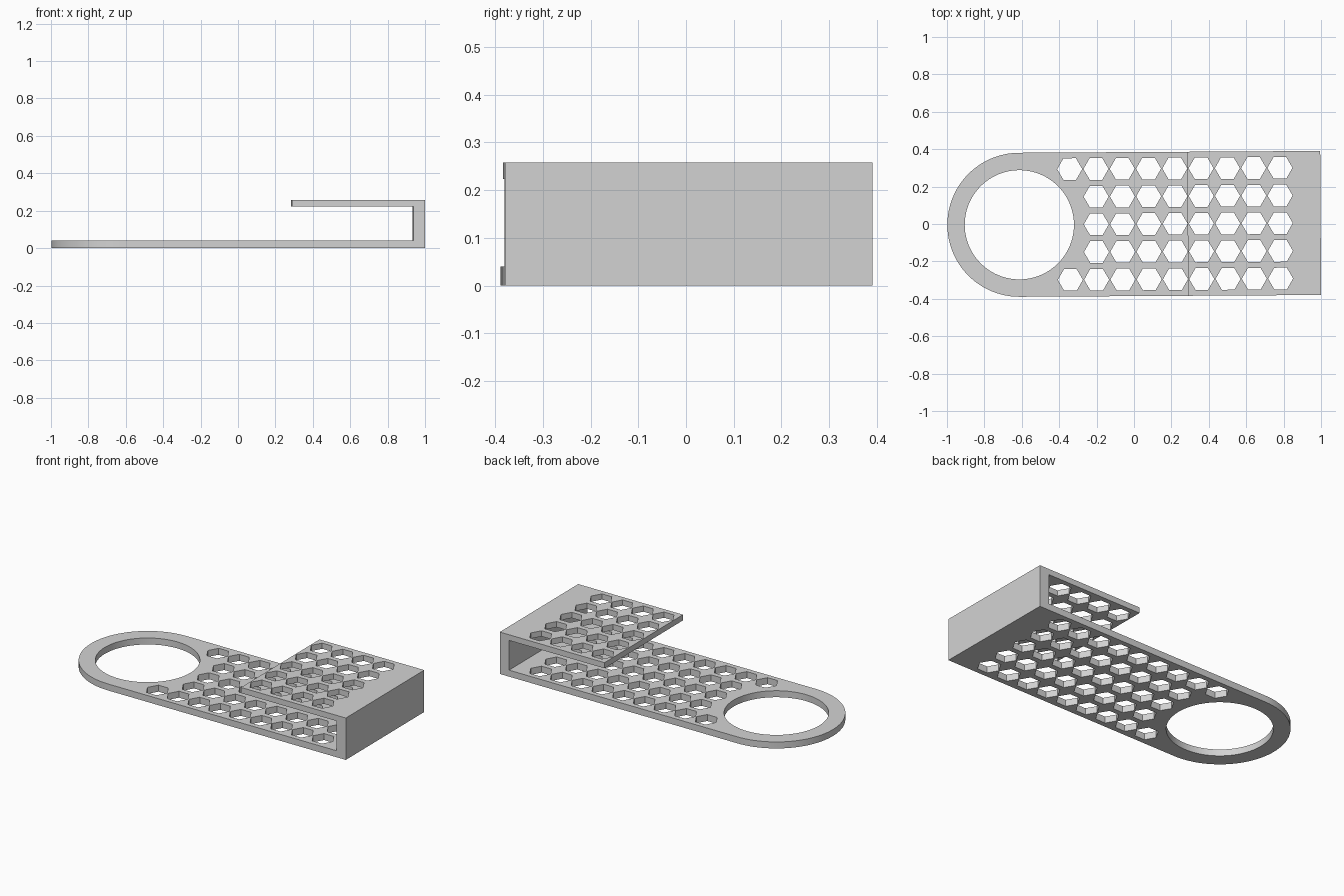
import bpy, bmesh, math

if "Cube" in bpy.data.objects:
    bpy.data.objects.remove(bpy.data.objects["Cube"])

TILT = 0.006            # the whole part sits very slightly turned
HALF = 0.385            # half width of the strip
END = 0.998             # outer face of the end wall
INNER = 0.935           # inner face of the end wall
RING_X = -0.613         # centre of the rounded end

grey = bpy.data.materials.new("light grey")
grey.diffuse_color = (0.65, 0.65, 0.65, 1)
grey.use_nodes = True
grey.node_tree.nodes["Principled BSDF"].inputs["Base Color"].default_value = grey.diffuse_color


def arc(cx, cy, r, a0, a1, n):
    """n + 1 points from angle a0 to a1 (degrees)."""
    return [(cx + r * math.cos(math.radians(a0 + (a1 - a0) * i / n)),
             cy + r * math.sin(math.radians(a0 + (a1 - a0) * i / n)))
            for i in range(n + 1)]


def hexagon(x, y):
    return arc(x, y, 0.067, 0, 360, 6)[:-1]


def finish(obj):
    obj.data.materials.clear()
    obj.data.materials.append(grey)
    obj.location.y = -0.0005
    obj.rotation_euler.z = TILT
    bpy.ops.object.select_all(action='DESELECT')
    obj.select_set(True)
    bpy.context.view_layer.objects.active = obj
    bpy.ops.object.shade_smooth_by_angle(angle=math.radians(30))


def plate(name, loops, z0, z1):
    """Flat sheet: first loop is the outline, the others are holes."""
    cu = bpy.data.curves.new(name, 'CURVE')
    cu.dimensions = '2D'
    cu.fill_mode = 'BOTH'
    cu.extrude = (z1 - z0) / 2
    for pts in loops:
        sp = cu.splines.new('POLY')
        sp.points.add(len(pts) - 1)
        for p, (x, y) in zip(sp.points, pts):
            p.co = (x, y, 0, 1)
        sp.use_cyclic_u = True
    tmp = bpy.data.objects.new(name + "_outline", cu)
    bpy.context.collection.objects.link(tmp)
    dg = bpy.context.evaluated_depsgraph_get()
    me = bpy.data.meshes.new_from_object(tmp.evaluated_get(dg))
    bpy.data.objects.remove(tmp)
    bm = bmesh.new()
    bm.from_mesh(me)
    bmesh.ops.remove_doubles(bm, verts=bm.verts, dist=1e-5)
    bmesh.ops.translate(bm, verts=bm.verts, vec=(0, 0, (z0 + z1) / 2))
    bmesh.ops.recalc_face_normals(bm, faces=bm.faces)
    bm.to_mesh(me)
    bm.free()
    me.name = name
    obj = bpy.data.objects.new(name, me)
    bpy.context.collection.objects.link(obj)
    finish(obj)


# Hexagon grid: 9 columns, 5 rows; the first column only in the outer rows
cols = [-0.342 + 0.1405 * i for i in range(9)]
rows = [0.148 * j for j in range(-2, 3)]
holes = [(i, hexagon(x, y)) for i, x in enumerate(cols)
         for j, y in enumerate(rows) if i > 0 or j in (0, 4)]

# Long base plate with a rounded end and large round opening
outline = [(INNER, -HALF), (INNER, HALF)] + arc(RING_X, 0, HALF, 90, 270, 48)
opening = arc(RING_X, 0, 0.292, 0, 360, 96)[:-1]
plate("base_plate", [outline, opening] + [h for i, h in holes], 0, 0.04)

# Short folded-over plate with the last four columns of holes
plate("top_plate", [[(0.287, -HALF), (INNER, -HALF), (INNER, HALF), (0.287, HALF)]]
      + [h for i, h in holes if i >= 5], 0.223, 0.258)

# End wall joining the two plates
plate("end_wall", [[(INNER, -HALF), (END, -HALF), (END, HALF), (INNER, HALF)]], 0, 0.258)
